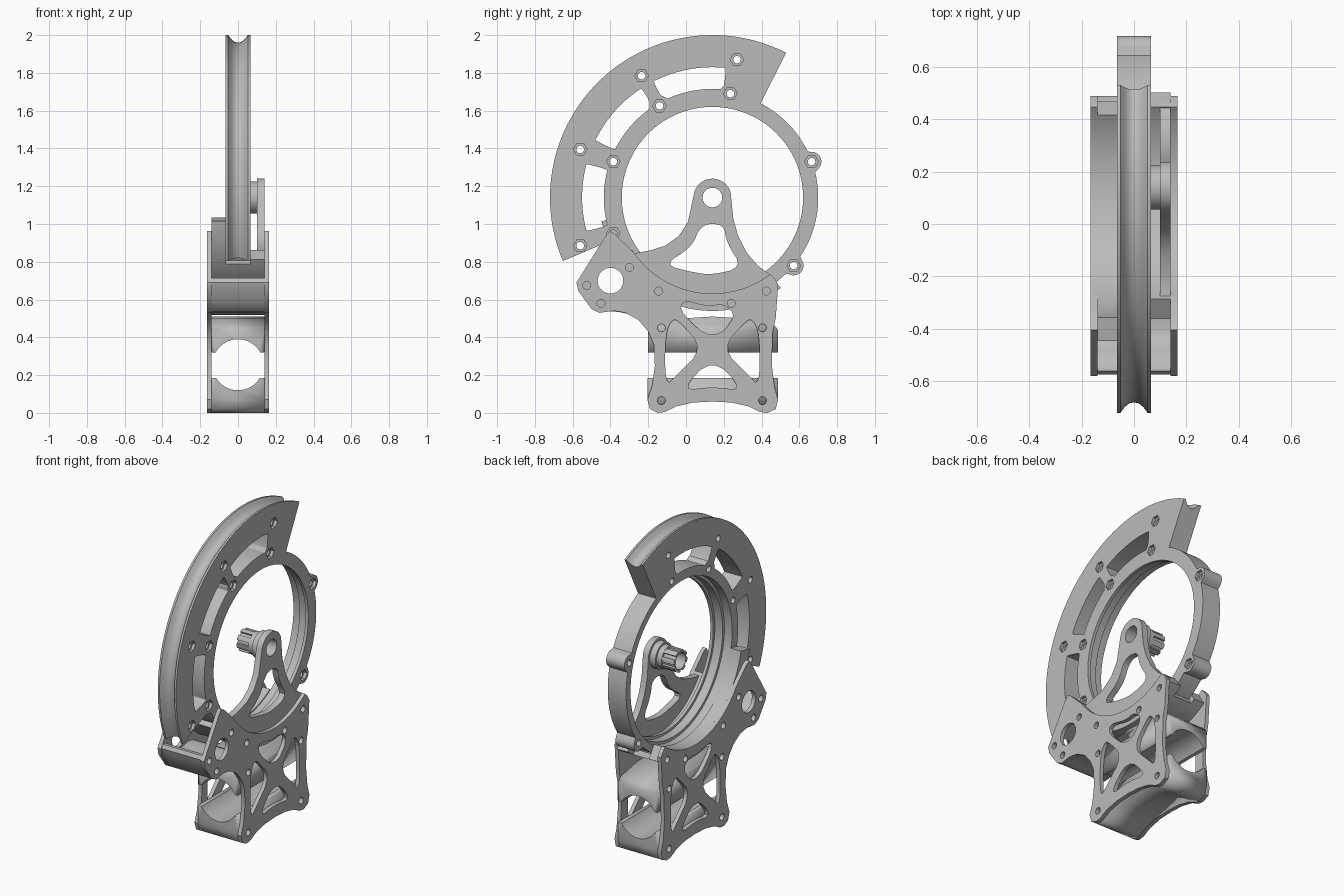
import bpy
from math import sin, cos, radians, pi, sqrt, hypot, atan2
from mathutils import Matrix

if "Cube" in bpy.data.objects:
    bpy.data.objects.remove(bpy.data.objects["Cube"], do_unlink=True)

grey = bpy.data.materials.new("plain grey")
grey.use_nodes = True
grey.diffuse_color = (0.5, 0.5, 0.5, 1)
grey.node_tree.nodes["Principled BSDF"].inputs["Base Color"].default_value = (0.5, 0.5, 0.5, 1)

CY, CZ = 0.14, 1.14            # wheel axis
HALF = 0.065                   # half width of the wheel
IN, OUT = 0.14, 0.165          # inner and outer side of the plates


def finish(name, mesh):
    mesh.materials.clear()
    mesh.materials.append(grey)
    ob = bpy.data.objects.new(name, mesh)
    bpy.context.collection.objects.link(ob)
    bpy.ops.object.select_all(action='DESELECT')
    ob.select_set(True)
    bpy.context.view_layer.objects.active = ob
    bpy.ops.object.shade_smooth_by_angle(angle=radians(35))
    return ob


def extrude(name, loops, x0, x1):
    """Fill an outline with holes, given as (y, z) loops, between x0 and x1."""
    cu = bpy.data.curves.new(name, 'CURVE')
    cu.dimensions, cu.fill_mode = '2D', 'BOTH'
    cu.extrude = (x1 - x0) / 2
    for loop in loops:
        sp = cu.splines.new('POLY')
        sp.points.add(len(loop) - 1)
        for p, (a, b) in zip(sp.points, loop):
            p.co = (a, b, 0, 1)
        sp.use_cyclic_u = True
    tmp = bpy.data.objects.new("outline", cu)
    bpy.context.collection.objects.link(tmp)
    dg = bpy.context.evaluated_depsgraph_get()
    mesh = bpy.data.meshes.new_from_object(tmp.evaluated_get(dg))
    bpy.data.objects.remove(tmp, do_unlink=True)
    mesh.transform(Matrix(((0, 0, 1, (x0 + x1) / 2), (1, 0, 0, 0), (0, 1, 0, 0), (0, 0, 0, 1))))
    mesh.name = name
    return finish(name, mesh)


def circle(y, z, r, n=24):
    return [(y + r * cos(2 * pi * i / n), z + r * sin(2 * pi * i / n)) for i in range(n)]


def polar(r, deg):
    return (CY + r * cos(radians(deg)), CZ + r * sin(radians(deg)))


def arc(r, a0, a1, n=40):
    return [polar(r, a0 + (a1 - a0) * i / n) for i in range(n + 1)]


def band(r0, r1, a0, a1):
    return arc(r1, a0, a1) + arc(r0, a1, a0)


def soften(pts, steps=2):
    """Round the corners of a closed loop."""
    for _ in range(steps):
        new = []
        for (a, b), (c, d) in zip(pts, pts[1:] + pts[:1]):
            new += [(a * .75 + c * .25, b * .75 + d * .25), (a * .25 + c * .75, b * .25 + d * .75)]
        pts = new
    return pts


# Wheel: ring with ears, carrying a grooved quadrant
inner_bolts = [(0.235, 1.69), (-0.14, 1.625), (-0.385, 1.33), (-0.385, 0.95), (0.665, 1.33), (0.57, 0.78)]
outer_bolts = [(0.27, 1.87), (-0.235, 1.785), (-0.56, 1.395), (-0.56, 0.885)]
SEC0, SEC1 = 63, 203


def eared(deg, base, ear):
    """Radius of the ring at an angle, swelling around each inner bolt."""
    r = base
    for y, z in inner_bolts:
        d = hypot(y - CY, z - CZ)
        t = radians(deg) - atan2(z - CZ, y - CY)
        if cos(t) > 0 and abs(d * sin(t)) < ear:
            r = max(r, d * cos(t) + sqrt(ear ** 2 - (d * sin(t)) ** 2))
    return r


def slot(a0, a1):
    n = 40
    steps = [a0 + (a1 - a0) * i / n for i in range(n + 1)]
    loop = [polar(0.69, a) for a in steps]
    return soften(loop + [polar(eared(a, 0.575, 0.055), a) for a in reversed(steps)])


outline = [polar(eared(a, 0.56, 0.052), a) for a in range(SEC1, SEC0 + 361)]
outline += arc(0.81, SEC0, SEC1, 140)
slots = [slot(84, 117), slot(123, 154), slot(165, 195)]
bolts = inner_bolts + outer_bolts
for name, x0, x1, bore, hole, sides in (
        ("wheel_inner_layer", -HALF, -0.01, 0.515, 0.02, 16),
        ("wheel_middle_layer", -0.01, 0.045, 0.497, 0.02, 16),
        ("wheel_nut_layer", 0.045, HALF, 0.48, 0.036, 6)):
    extrude(name, [outline, circle(CY, CZ, bore, 120)] + slots
            + [circle(y, z, hole, sides) for y, z in bolts], x0, x1)

# Grooved rim swept around the quadrant
profile = [(-HALF, 0.80), (-HALF, 0.86), (-0.052, 0.86), (-0.035, 0.838), (-0.018, 0.824), (0, 0.82)]
profile += [(-x, r) for x, r in reversed(profile[:-1])]
verts, faces, n, k = [], [], 120, len(profile)
for i in range(n + 1):
    a = SEC0 + (SEC1 - SEC0) * i / n
    verts += [(x, *polar(r, a)) for x, r in profile]
for i in range(n):
    for j in range(k):
        m = (j + 1) % k
        faces.append((i * k + j, i * k + m, i * k + k + m, i * k + k + j))
faces += [tuple(reversed(range(k))), tuple(range(n * k, n * k + k))]
rim = bpy.data.meshes.new("grooved_rim")
rim.from_pydata(verts, [], faces)
finish("grooved_rim", rim)

# Side plates with truss openings
edge = [(0.47, 0.71), (0.488, 0.68), (0.475, 0.5), (0.458, 0.42), (0.455, 0.25), (0.468, 0.14),
        (0.488, 0.07), (0.475, 0.02), (0.43, 0), (0.39, 0.005)]
foot = [(0.33, 0.035), (0.24, 0.055), (0.14, 0.06), (0.04, 0.055), (-0.05, 0.035), (-0.11, 0.005)]
front_edge = [(-0.15, 0), (-0.19, 0.02), (-0.205, 0.07), (-0.18, 0.14), (-0.165, 0.25), (-0.17, 0.36),
              (-0.2, 0.43), (-0.25, 0.49), (-0.32, 0.53), (-0.38, 0.54), (-0.46, 0.53), (-0.5, 0.55),
              (-0.57, 0.645), (-0.58, 0.69), (-0.43, 0.93), (-0.405, 0.962), (-0.375, 0.945)]
plate = arc(0.508, 215, 307) + edge + foot + front_edge
side_opening = [(-0.11, 0.42), (-0.07, 0.5), (-0.03, 0.48), (0.09, 0.34), (-0.05, 0.2), (-0.11, 0.14)]
openings = [side_opening, [(0.28 - y, z) for y, z in side_opening],
            [(-0.03, 0.53), (-0.02, 0.6), (0.12, 0.56), (0.2, 0.58), (0.27, 0.51), (0.14, 0.38)],
            [(0.14, 0.295), (-0.03, 0.115), (0.14, 0.14), (0.31, 0.115)]]
plate_holes = [(-0.525, 0.675), (-0.3, 0.77), (-0.45, 0.58), (-0.145, 0.645), (0.425, 0.645),
               (0.24, 0.58), (-0.13, 0.45), (0.405, 0.45), (-0.13, 0.065), (0.405, 0.065)]
loops = [plate, circle(-0.4, 0.7, 0.068, 32)] + [soften(o) for o in openings]
loops += [circle(y, z, 0.021, 16) for y, z in plate_holes]
extrude("left_plate", loops, IN, OUT)
extrude("right_plate", loops, -OUT, -IN)

# Cradle shells that hold the ring between the plates
extrude("right_cradle", [band(0.508, 0.6, 192, 303)], -IN, -HALF)
extrude("left_cradle", [band(0.508, 0.6, 213, 307)], HALF, IN)
extrude("middle_cradle", [band(0.565, 0.6, 216, 300)], -HALF, HALF)

# Front spacer between the plates
spacer = [(-0.58, 0.68), (-0.555, 0.725), (-0.49, 0.68), (-0.45, 0.63), (-0.38, 0.62), (-0.28, 0.64),
          (-0.2, 0.6), (-0.19, 0.53), (-0.27, 0.515), (-0.38, 0.54), (-0.46, 0.53), (-0.5, 0.55)]
extrude("front_spacer", [soften(spacer, 1)], -IN, IN)

# Axle arm with its bearing boss
arm = arc(0.1, 165, 15, 24) + [(0.25, 1.03), (0.275, 0.94), (0.32, 0.85), (0.38, 0.78), (0.46, 0.72)]
arm += arc(0.53, 307, 213) + [(-0.27, 0.845), (-0.19, 0.86), (-0.11, 0.885), (-0.04, 0.935), (0.01, 1.01)]
window = [(0.08, 1.0), (0.2, 1.0), (0.215, 0.9), (0.3, 0.77), (0.14, 0.73), (0.03, 0.745), (-0.12, 0.785),
          (0.03, 0.875)]
bore = circle(CY, CZ, 0.052, 32)
extrude("axle_arm", [arm, soften(window), bore], 0.1, IN)
extrude("bearing_boss", [circle(CY, CZ, 0.085, 40), bore], 0.06, 0.1)

# Slotted axle sleeve
extrude("sleeve_tube", [circle(CY, CZ, 0.058, 32), bore], -0.06, 0.06)
for i in range(8):
    extrude("sleeve_rib", [band(0.055, 0.07, i * 45, i * 45 + 26)], -0.06, 0.03)
extrude("sleeve_collar", [circle(CY, CZ, 0.072, 32), bore], 0.025, 0.06)

# Tube clamps with a round bore along y
upper = [(-0.2, 0.32), (0.488, 0.32), (0.488, 0.44), (0.46, 0.47), (0.3, 0.5), (0.14, 0.51),
         (-0.02, 0.5), (-0.17, 0.47), (-0.2, 0.44)]
lower = [(0.488, 0.185)] + edge[6:] + foot + front_edge[:3] + [(-0.205, 0.185)]
clamps = [extrude("upper_clamp", [upper], -IN, IN), extrude("lower_clamp", [lower], -IN, IN)]
bpy.ops.mesh.primitive_cylinder_add(vertices=64, radius=0.135, depth=2, location=(0, 0.14, 0.255),
                                    rotation=(pi / 2, 0, 0))
cutter = bpy.context.object
cutter.name = "bore_cutter"
for ob in clamps:
    mod = ob.modifiers.new("bore", 'BOOLEAN')
    mod.operation, mod.object, mod.solver = 'DIFFERENCE', cutter, 'EXACT'
    bpy.context.view_layer.objects.active = ob
    # keep the cut ahead of the shading modifier
    bpy.ops.object.modifier_move_to_index(modifier=mod.name, index=0)
    bpy.ops.object.modifier_apply(modifier=mod.name)
bpy.data.objects.remove(cutter, do_unlink=True)
